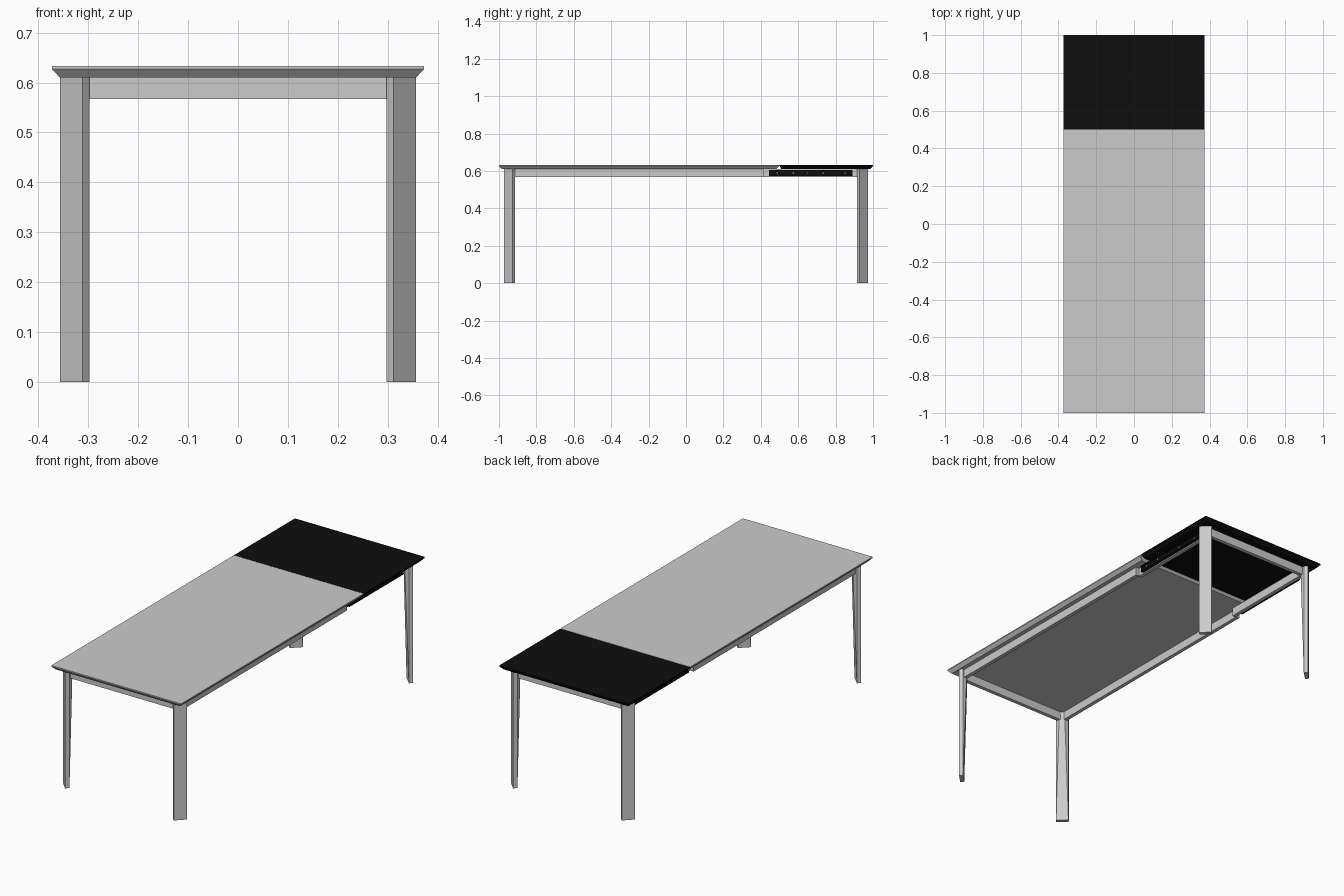
import bpy, bmesh, math

if "Cube" in bpy.data.objects:
    bpy.data.objects.remove(bpy.data.objects["Cube"])

black = bpy.data.materials.new("black")
black.diffuse_color = (0.004, 0.004, 0.004, 1)
black.use_nodes = True
black.node_tree.nodes["Principled BSDF"].inputs["Base Color"].default_value = black.diffuse_color


def loft(name, rings, mat=None):
    """Solid skinned through rings of equal point count, bottom to top."""
    bm = bmesh.new()
    vs = [[bm.verts.new(p) for p in ring] for ring in rings]
    n = len(vs[0])
    for lo, hi in zip(vs, vs[1:]):
        for i in range(n):
            j = (i + 1) % n
            bm.faces.new((lo[i], lo[j], hi[j], hi[i]))
    bm.faces.new(vs[0][::-1])
    bm.faces.new(vs[-1])
    bmesh.ops.recalc_face_normals(bm, faces=bm.faces)
    me = bpy.data.meshes.new(name)
    bm.to_mesh(me)
    bm.free()
    ob = bpy.data.objects.new(name, me)
    bpy.context.collection.objects.link(ob)
    if mat:
        me.materials.append(mat)
    return ob


def rect(x0, x1, y0, y1, z):
    return [(x0, y0, z), (x1, y0, z), (x1, y1, z), (x0, y1, z)]


def box(name, x0, x1, y0, y1, z0, z1, mat=None):
    return loft(name, [rect(x0, x1, y0, y1, z0), rect(x0, x1, y0, y1, z1)], mat)


def slab(name, y0, y1, in0, in1, mat=None):
    """Table top panel with an undercut edge."""
    w, c = 0.373, 0.016
    return loft(name, [rect(-w + c, w - c, y0 + in0, y1 - in1, 0.61),
                       rect(-w, w, y0, y1, 0.627),
                       rect(-w, w, y0, y1, 0.633)], mat)


# Table tops
slab("main_top", -1.0, 0.499, 0.016, 0.016)
slab("extension_top", 0.501, 1.0, 0.008, 0.016, black)

# Corner legs: 45 degree outer face, inner face tapering towards the floor
def leg_ring(sx, sy, grow, z):
    pts = [(0.357, 0.928), (0.312, 0.973), (0.298, 0.959),
           (0.298, 0.959 - grow), (0.343 - grow, 0.915), (0.343, 0.915)]
    return [(sx * x, sy * y, z) for x, y in pts]

for sx, side in ((-1, "left"), (1, "right")):
    for sy, end in ((-1, "front"), (1, "back")):
        loft(f"{end}_{side}_leg", [leg_ring(sx, sy, 0.001, 0),
                                   leg_ring(sx, sy, 0.026, 0.61)])

# Aprons across the two ends
Z0, Z1 = 0.567, 0.61
box("front_apron", -0.31, 0.31, -0.95, -0.93, Z0, Z1)
box("back_apron", -0.31, 0.31, 0.93, 0.95, Z0, Z1)

# Side rails and telescopic slides
def span(s, a, b):
    return sorted((s * a, s * b))

for s, side in ((-1, "left"), (1, "right")):
    box(f"{side}_rail", *span(s, 0.315, 0.335), -0.93, 0.415, Z0, Z1)
    box(f"{side}_extension_rail", *span(s, 0.295, 0.315), 0.41, 0.93, Z0, Z1)
    # slide: back plate with upper and lower lips
    box(f"{side}_slide_plate", *span(s, 0.315, 0.322), 0.445, 0.89, 0.573, 0.605, black)
    box(f"{side}_slide_lower_lip", *span(s, 0.322, 0.330), 0.445, 0.89, 0.573, 0.578, black)
    box(f"{side}_slide_upper_lip", *span(s, 0.322, 0.330), 0.445, 0.89, 0.600, 0.605, black)
    box(f"{side}_slide_runner", *span(s, 0.322, 0.327), 0.445, 0.65, 0.580, 0.598, black)
    # slide screws
    for i, y in enumerate((0.487, 0.573, 0.65, 0.733, 0.85)):
        x = 0.328 if y < 0.6 else 0.323
        ring = [(y + 0.004 * math.cos(a * math.pi / 4), 0.589 + 0.004 * math.sin(a * math.pi / 4))
                for a in range(8)]
        loft(f"{side}_slide_screw_{i + 1}", [[(s * (x - 0.005), *p) for p in ring],
                                             [(s * x, *p) for p in ring]])
